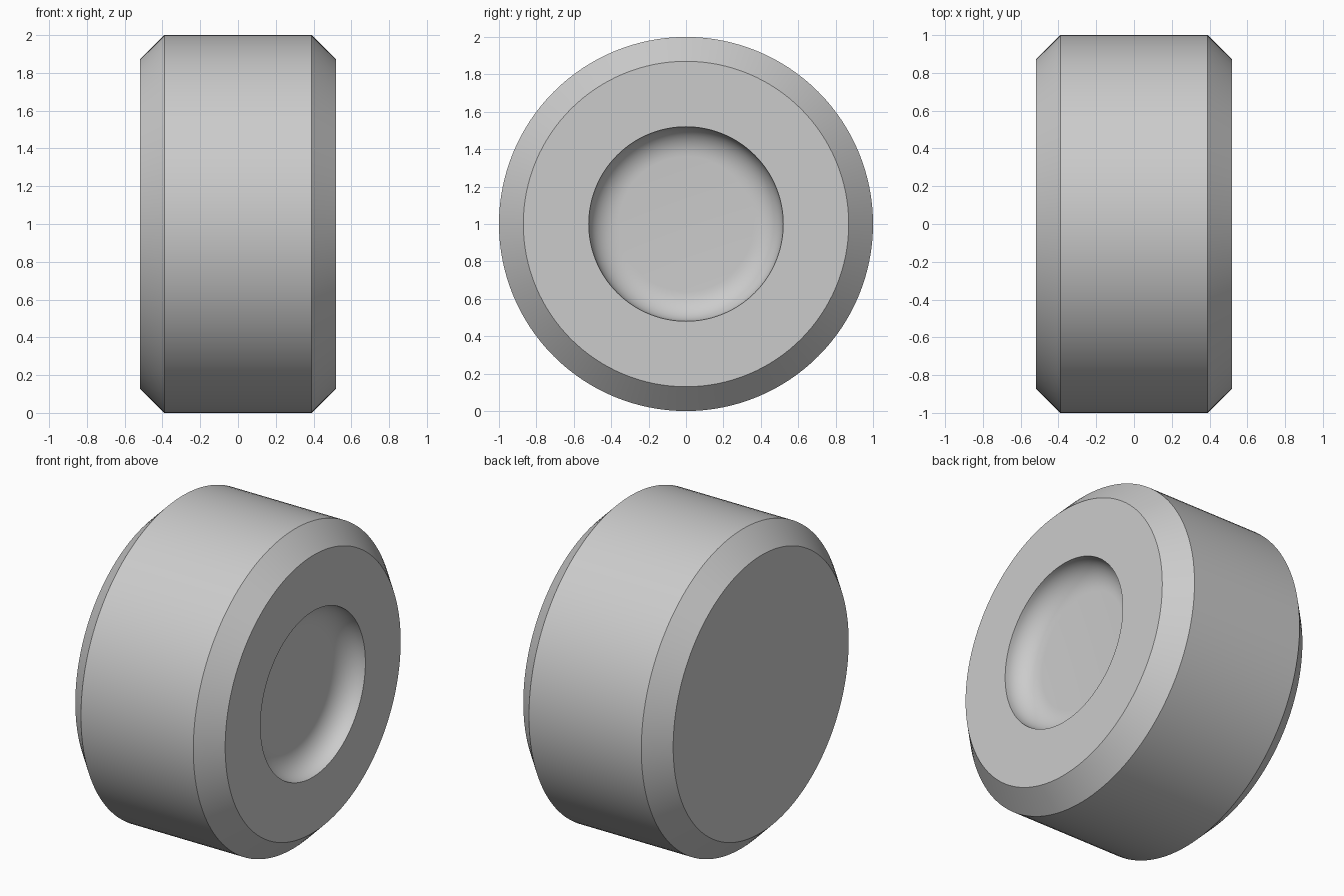
import bpy
import bmesh
from math import cos, sin, pi, radians

cube = bpy.data.objects.get("Cube")
if cube:
    bpy.data.objects.remove(cube, do_unlink=True)

SEGMENTS = 128
RADIUS = 1.0
HALF_WIDTH = 0.52
CHAMFER = 0.13
DISH_RADIUS = 0.52
DISH_DEPTH = 0.14
FILLET_WIDTH = 0.16
FILLET_STEPS = 10

# One plain grey for the whole body
grey = bpy.data.materials.new("plain grey")
grey.use_nodes = True
colour = (0.6, 0.6, 0.6, 1.0)
grey.diffuse_color = colour
grey.node_tree.nodes["Principled BSDF"].inputs["Base Color"].default_value = colour

# Half section as (x, radius): flat face, chamfers, outer wall, recessed dish
profile = [
    (-HALF_WIDTH, RADIUS - CHAMFER),
    (-HALF_WIDTH + CHAMFER, RADIUS),
    (HALF_WIDTH - CHAMFER, RADIUS),
    (HALF_WIDTH, RADIUS - CHAMFER),
]
for i in range(FILLET_STEPS + 1):
    a = pi / 2 * i / FILLET_STEPS
    profile.append((HALF_WIDTH - DISH_DEPTH * sin(a),
                    DISH_RADIUS - FILLET_WIDTH * (1 - cos(a))))

# Revolve the section about the x axis and cap both ends
bm = bmesh.new()
rings = []
for x, r in profile:
    rings.append([bm.verts.new((x, r * cos(2 * pi * k / SEGMENTS),
                                RADIUS + r * sin(2 * pi * k / SEGMENTS)))
                  for k in range(SEGMENTS)])
for a, b in zip(rings, rings[1:]):
    for k in range(SEGMENTS):
        n = (k + 1) % SEGMENTS
        bm.faces.new((a[k], a[n], b[n], b[k]))
bm.faces.new(rings[0])
bm.faces.new(rings[-1])
bmesh.ops.recalc_face_normals(bm, faces=bm.faces)

mesh = bpy.data.meshes.new("chamfered_wheel")
bm.to_mesh(mesh)
bm.free()
mesh.materials.append(grey)
wheel = bpy.data.objects.new("chamfered_wheel", mesh)
bpy.context.collection.objects.link(wheel)

# Smooth round surfaces with crisp chamfer and dish edges
bpy.ops.object.select_all(action='DESELECT')
wheel.select_set(True)
bpy.context.view_layer.objects.active = wheel
bpy.ops.object.shade_smooth_by_angle(angle=radians(30))
